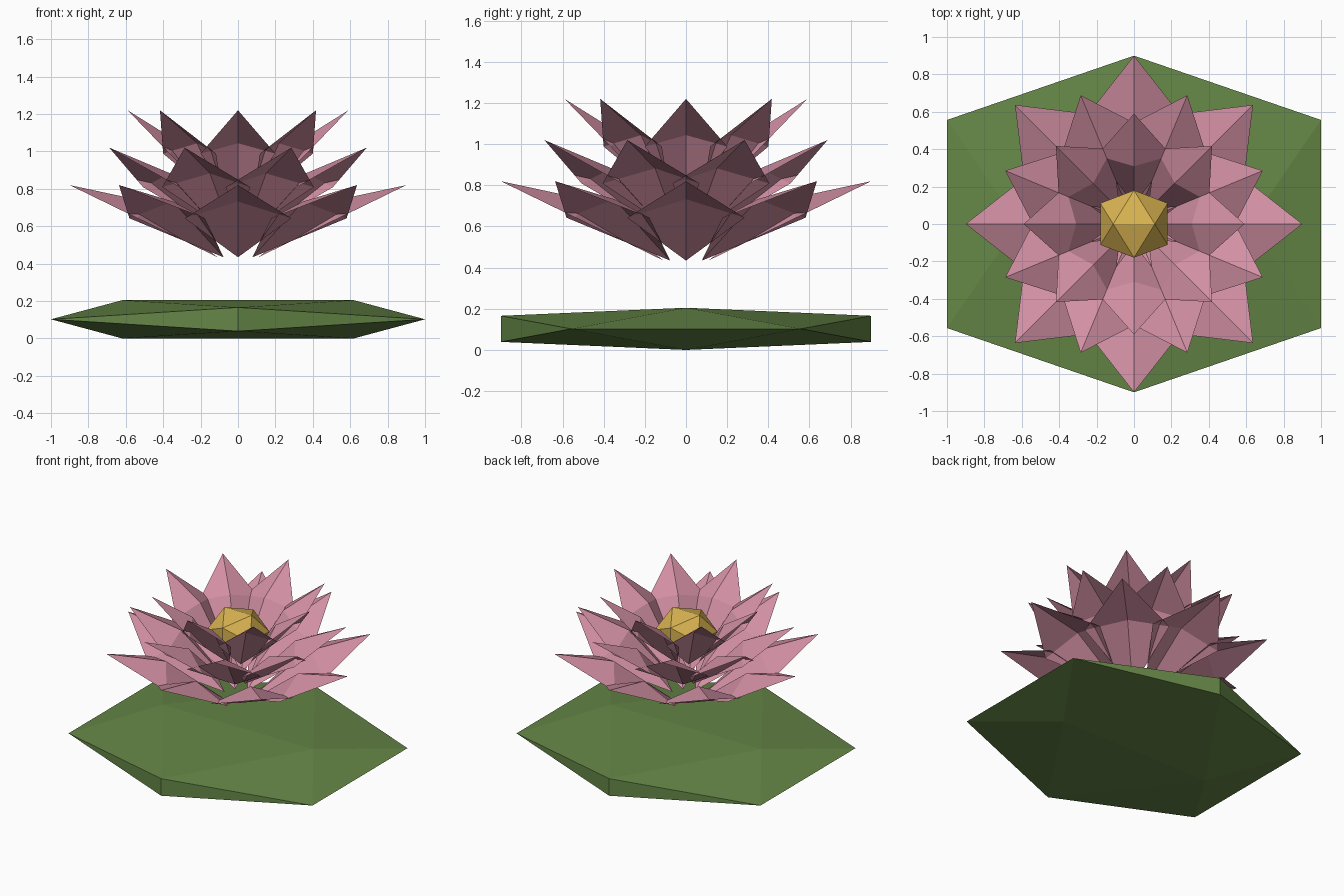
import bpy, bmesh
from math import sin, cos, radians, sqrt, tau
from mathutils import Vector

cube = bpy.data.objects.get("Cube")
if cube:
    bpy.data.objects.remove(cube, do_unlink=True)


def material(name, rgb):
    mat = bpy.data.materials.new(name)
    mat.use_nodes = True
    mat.diffuse_color = (*rgb, 1)
    mat.node_tree.nodes["Principled BSDF"].inputs["Base Color"].default_value = (*rgb, 1)
    return mat


def add_object(name, bm, mat):
    mesh = bpy.data.meshes.new(name)
    bm.to_mesh(mesh)
    bm.free()
    mesh.materials.append(mat)
    obj = bpy.data.objects.new(name, mesh)
    bpy.context.collection.objects.link(obj)
    return obj


def icosahedron(name, half, height, mat):
    """Twenty-sided solid made from three golden rectangles, stretched to its half sizes."""
    small = (sqrt(5) - 1) / 2
    bm = bmesh.new()
    for a in (-1, 1):
        for b in (-small, small):
            for x, y, z in ((b, 0, a), (0, a, b), (a, b, 0)):
                bm.verts.new((x, y, z))
    bmesh.ops.convex_hull(bm, input=bm.verts[:])
    bmesh.ops.recalc_face_normals(bm, faces=bm.faces[:])
    for v in bm.verts:
        v.co = Vector((v.co.x * half[0], v.co.y * half[1], v.co.z * half[2] + height))
    return add_object(name, bm, mat)


def petal_ring(name, tip_radius, tip_height, tilt, length, half_width, ridge, turn):
    """Eight pointed petals, each a kite raised in its middle."""
    tilt = radians(tilt)
    bm = bmesh.new()
    for i in range(8):
        angle = tau * i / 8 + radians(turn)

        # along runs from base to tip, up is away from the petal plane
        def point(along, side, up):
            r = tip_radius - (length - along) * cos(tilt) - up * sin(tilt)
            z = tip_height - (length - along) * sin(tilt) + up * cos(tilt)
            return bm.verts.new((r * cos(angle) - side * sin(angle),
                                 r * sin(angle) + side * cos(angle), z))

        middle = length * 0.54
        base, tip = point(0, 0, 0), point(length, 0, 0)
        right, left = point(middle, -half_width, 0), point(middle, half_width, 0)
        crest = point(middle, 0, ridge)
        rim = (base, right, tip, left)
        for k in range(4):
            bm.faces.new((rim[k], rim[(k + 1) % 4], crest))
    return add_object(name, bm, pink)


green = material("leaf green", (0.13, 0.24, 0.062))
pink = material("petal pink", (0.64, 0.275, 0.365))
gold = material("centre gold", (0.69, 0.45, 0.082))

# Floating leaf and flower centre
icosahedron("lily_pad", (1, 0.9, 0.1025), 0.1025, green)
icosahedron("flower_centre", (0.18, 0.18, 0.144), 0.918, gold)

# Petals
petal_ring("outer_petals", 0.90, 0.82, 26, 0.88, 0.285, 0.10, 0)
petal_ring("middle_petals", 0.745, 1.02, 35, 0.80, 0.255, 0.09, 22.5)
petal_ring("inner_petals", 0.59, 1.22, 46, 0.70, 0.20, 0.08, 0)
